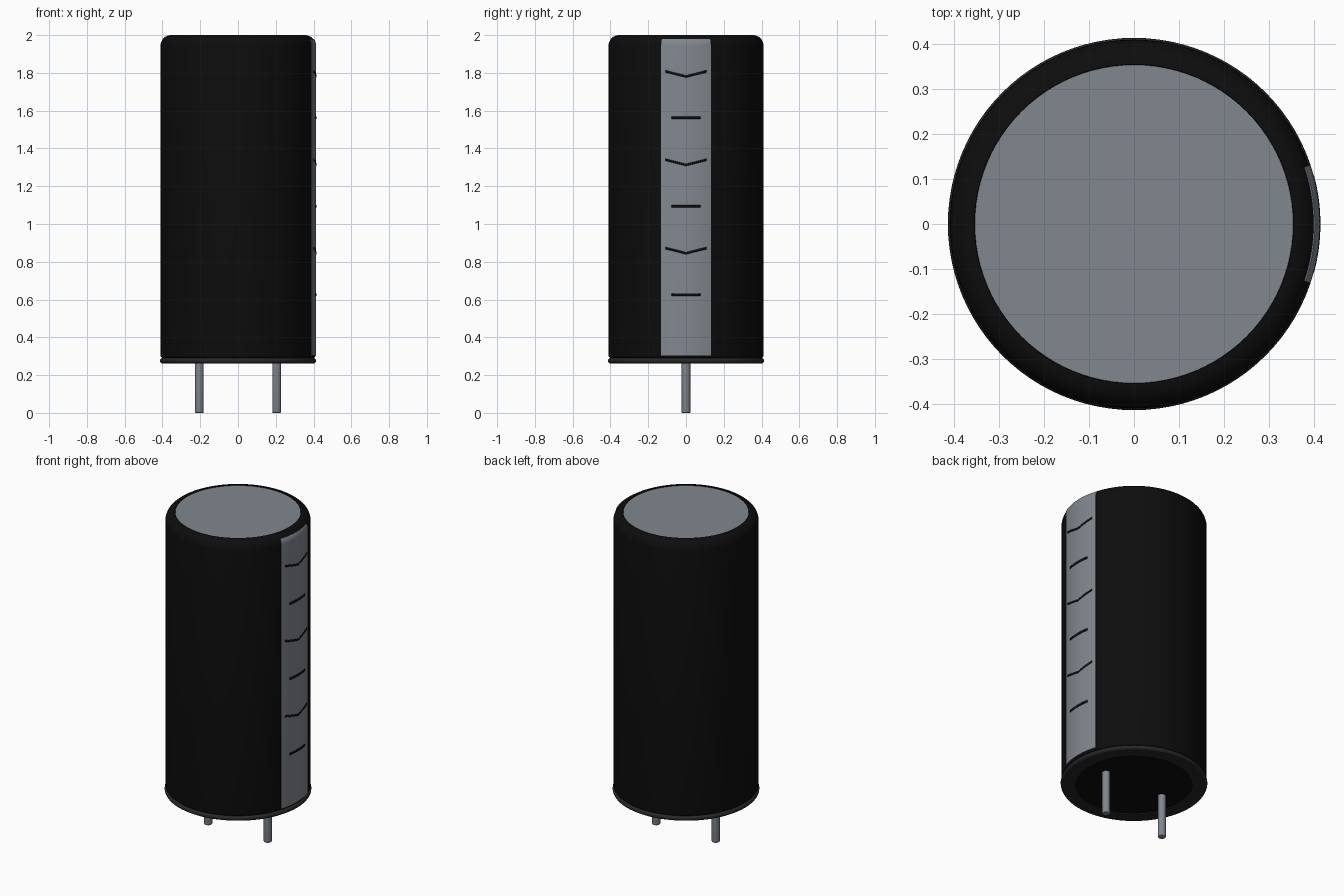
import bpy
import bmesh
from math import pi, sin, cos, asin, radians

if "Cube" in bpy.data.objects:
    bpy.data.objects.remove(bpy.data.objects["Cube"], do_unlink=True)


def material(name, rgb):
    m = bpy.data.materials.new(name)
    m.use_nodes = True
    m.diffuse_color = (*rgb, 1)
    bsdf = m.node_tree.nodes["Principled BSDF"]
    bsdf.inputs["Base Color"].default_value = (*rgb, 1)
    return m


BLACK = material("sleeve black", (0.004, 0.004, 0.004))
CHARCOAL = material("rim charcoal", (0.02, 0.02, 0.022))
GREY = material("metal grey", (0.22, 0.24, 0.275))


def finish(name, bm, mat):
    mesh = bpy.data.meshes.new(name)
    bmesh.ops.recalc_face_normals(bm, faces=bm.faces)
    bm.to_mesh(mesh)
    bm.free()
    mesh.materials.append(mat)
    ob = bpy.data.objects.new(name, mesh)
    bpy.context.collection.objects.link(ob)
    bpy.ops.object.select_all(action="DESELECT")
    ob.select_set(True)
    bpy.context.view_layer.objects.active = ob
    bpy.ops.object.shade_smooth_by_angle(angle=radians(35))
    return ob


def lathe(name, profile, mat, half_angle=pi, steps=96, closed=False):
    """Sweep an (r, z) profile about z, centred on the +x direction."""
    bm = bmesh.new()
    pts = [bm.verts.new((r * cos(-half_angle), r * sin(-half_angle), z))
           for r, z in profile]
    edges = [bm.edges.new(p) for p in zip(pts, pts[1:])]
    if closed:
        edges.append(bm.edges.new((pts[-1], pts[0])))
    bmesh.ops.spin(bm, geom=pts + edges, cent=(0, 0, 0), axis=(0, 0, 1),
                   angle=2 * half_angle, steps=steps)
    if half_angle < pi and closed:
        bmesh.ops.holes_fill(bm, edges=[e for e in bm.edges if e.is_boundary])
    bmesh.ops.remove_doubles(bm, verts=bm.verts, dist=1e-5)
    return finish(name, bm, mat)


def arc(r, z, radius, start, end, n=8):
    """Points of a rounded corner centred on (r, z)."""
    angles = [radians(start + (end - start) * i / n) for i in range(n + 1)]
    return [(r + radius * cos(a), z + radius * sin(a)) for a in angles]


R = 0.410        # sleeve radius
FILLET = 0.055   # top rounding
SHOULDER = (R - FILLET, 2 - FILLET)

# Shrink sleeve with rounded shoulder and a lip round the top plate
lathe("sleeve", [(0.36, 0.29)] + arc(R - 0.015, 0.305, 0.015, -90, 0, 4)
      + arc(*SHOULDER, FILLET, 0, 90) + [(0.353, 1.99)], BLACK)

# Metal top of the can
lathe("top_plate", [(0.354, 1.985), (0.354, 1.996), (0, 1.996)], GREY)

# Rolled rim at the bottom and the seal inside it
lathe("bottom_rim", [(0.328, 0.29)] + [(0.328, 0.262)]
      + arc(R - 0.010, 0.276, 0.014, -90, 90) + [(0.36, 0.292)], CHARCOAL)
lathe("bottom_seal", [(0.33, 0.268), (0, 0.268)], BLACK)

# Polarity stripe wrapped over the side and the start of the shoulder
half = asin(0.13 / R)
T = 0.0035
outer = [(R + T, 0.305)] + arc(*SHOULDER, FILLET + T, 0, 36, 6)
inner = arc(*SHOULDER, FILLET - T, 36, 0, 6) + [(R - T, 0.305)]
lathe("polarity_stripe", outer + inner, GREY, half, 16, closed=True)


def mark(name, z, half_width, dip, thick=0.014):
    """Thin curved bar on the stripe, with its middle lowered by dip."""
    bm = bmesh.new()
    n = 10
    rows = []
    for i in range(n + 1):
        t = 2 * i / n - 1
        a = asin(half_width / R) * t
        r = R + T + 0.0012
        mid = z - dip * (1 - abs(t))
        rows.append([bm.verts.new((r * cos(a), r * sin(a), mid + s * thick / 2))
                     for s in (-1, 1)])
    for a, b in zip(rows, rows[1:]):
        bm.faces.new((a[0], b[0], b[1], a[1]))
    ob = finish(name, bm, BLACK)
    solid = ob.modifiers.new("thickness", "SOLIDIFY")
    solid.thickness = 0.002


# Alternating chevrons and dashes down the stripe
for i in range(3):
    drop = 0.468 * i
    mark(f"chevron_mark_{i + 1}", 1.808 - drop, 0.106, 0.027, 0.012)
    mark(f"dash_mark_{i + 1}", 1.562 - drop, 0.075, 0)

# Wire leads
for name, x in (("left_lead", 0.205), ("right_lead", -0.205)):
    lead = lathe(name, [(0, 0.29), (0.023, 0.29)]
                 + arc(0.019, 0.004, 0.004, 0, -90, 3) + [(0, 0)],
                 GREY, steps=24)
    lead.location.x = x
